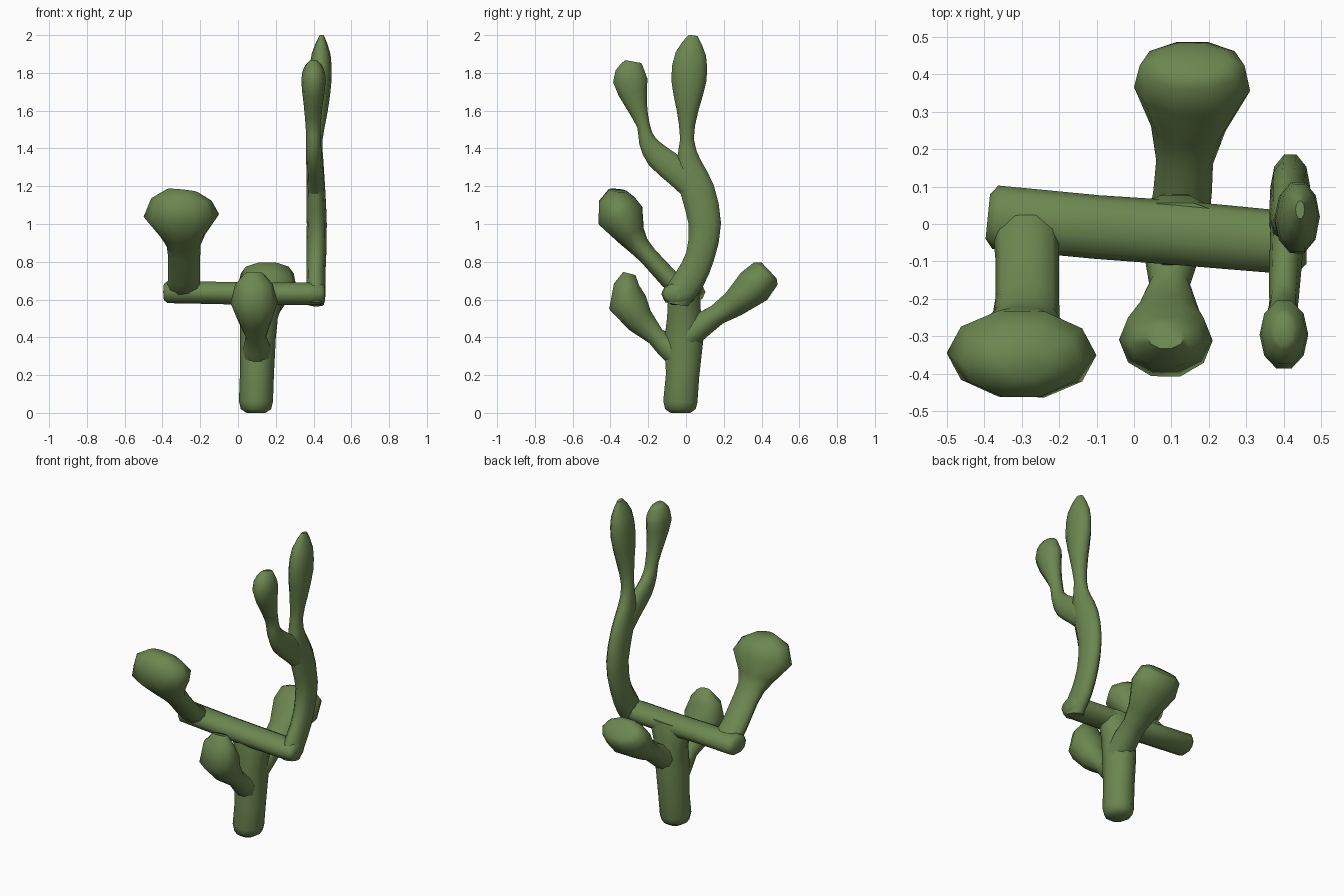
import bpy, bmesh, math
from mathutils import Vector

green = bpy.data.materials.new("cactus_green")
green.diffuse_color = (0.15, 0.24, 0.08, 1)


def catmull(a, b, c, d, t):
    return 0.5 * (2 * b + (c - a) * t + (2 * a - 5 * b + 4 * c - d) * t * t
                  + (3 * b - a - 3 * c + d) * t ** 3)


def limb(name, rings, side=(1, 0, 0), sides=10, steps=1):
    """Loft elliptical rings (x, y, z, half width along side, other half width)."""
    if steps > 1:
        p = [rings[0]] + rings + [rings[-1]]
        fine = [tuple(catmull(*q, s / steps) for q in zip(*p[i:i + 4]))
                for i in range(len(rings) - 1) for s in range(steps)]
        rings = fine + [rings[-1]]
    side = Vector(side)
    pts = [Vector(r[:3]) for r in rings]
    bm = bmesh.new()
    loops = []
    for i, r in enumerate(rings):
        t = (pts[min(i + 1, len(pts) - 1)] - pts[max(i - 1, 0)]).normalized()
        u = (side - t * side.dot(t)).normalized()
        v = t.cross(u)
        loops.append([bm.verts.new(pts[i] + u * r[3] * math.cos(a) + v * r[4] * math.sin(a))
                      for a in (2 * math.pi * k / sides for k in range(sides))])
    for lo, hi in zip(loops, loops[1:]):
        for k in range(sides):
            n = (k + 1) % sides
            bm.faces.new((lo[k], lo[n], hi[n], hi[k]))
    bm.faces.new(loops[0][::-1])
    bm.faces.new(loops[-1])
    for f in bm.faces:
        f.smooth = True
    bmesh.ops.recalc_face_normals(bm, faces=bm.faces)
    me = bpy.data.meshes.new(name)
    bm.to_mesh(me)
    bm.free()
    me.set_sharp_from_angle(angle=math.radians(55))
    me.materials.append(green)
    ob = bpy.data.objects.new(name, me)
    bpy.context.collection.objects.link(ob)


# trunk with rounded foot
limb("trunk", [(.095, -.03, 0, .05, .055), (.095, -.03, .02, .08, .085),
               (.095, -.03, .06, .09, .095), (.1, -.018, .2, .09, .093),
               (.105, -.01, .4, .095, .108), (.11, -.01, .5, .1, .095),
               (.11, -.01, .6, .13, .09), (.11, -.01, .66, .15, .07)])

# horizontal crossbar
limb("crossbar", [(-.39, .02, .64, .06, .045), (-.37, .018, .64, .085, .062),
                  (-.1, -.008, .635, .085, .062), (.1, -.022, .63, .086, .064),
                  (.38, -.047, .63, .084, .062), (.44, -.047, .63, .078, .058),
                  (.46, -.047, .63, .06, .042)], side=(0, 1, 0))

# left arm with wide bud
limb("left_arm", [(-.29, .05, .61, .085, .03), (-.29, 0, .645, .088, .06),
                  (-.285, -.09, .71, .085, .055), (-.285, -.2, .83, .085, .052),
                  (-.288, -.25, .885, .09, .06), (-.292, -.29, .94, .12, .08),
                  (-.3, -.347, 1.045, .2, .13), (-.3, -.367, 1.13, .16, .1),
                  (-.295, -.362, 1.178, .08, .05)])

# front arm with bud
limb("front_arm", [(.1, -.03, .29, .08, .07), (.1, -.1, .355, .07, .068),
                   (.095, -.16, .405, .055, .052), (.09, -.245, .49, .09, .08),
                   (.085, -.31, .585, .125, .108), (.085, -.315, .68, .1, .07),
                   (.085, -.3, .738, .05, .035)])

# back arm with bud
limb("back_arm", [(.12, .0, .4, .08, .075), (.13, .09, .47, .078, .068),
                  (.135, .165, .52, .076, .058), (.145, .255, .578, .1, .075),
                  (.155, .36, .67, .155, .105), (.155, .423, .738, .14, .09),
                  (.155, .44, .754, .1, .06)])

# tall right stem, ending in the rear bud
limb("tall_stem", [(.41, -.05, .575, .045, .065), (.412, -.035, .63, .052, .08),
                   (.412, .02, .71, .05, .085), (.415, .075, .83, .052, .08),
                   (.417, .1, 1.0, .053, .09), (.412, .06, 1.18, .05, .095),
                   (.408, .015, 1.32, .045, .07), (.41, .005, 1.45, .038, .038),
                   (.425, .008, 1.6, .05, .06), (.435, .015, 1.76, .06, .098),
                   (.44, .025, 1.9, .05, .085), (.443, .038, 1.998, .012, .025)], steps=2)

# forward fork of the tall stem with bud
limb("stem_fork", [(.411, .07, 1.16, .045, .07), (.408, -.04, 1.27, .045, .078),
                   (.402, -.15, 1.36, .042, .07), (.4, -.205, 1.44, .039, .048),
                   (.398, -.225, 1.52, .04, .036), (.398, -.262, 1.63, .05, .06),
                   (.4, -.295, 1.76, .065, .096), (.4, -.285, 1.83, .05, .068),
                   (.4, -.28, 1.86, .025, .045)], steps=2)
